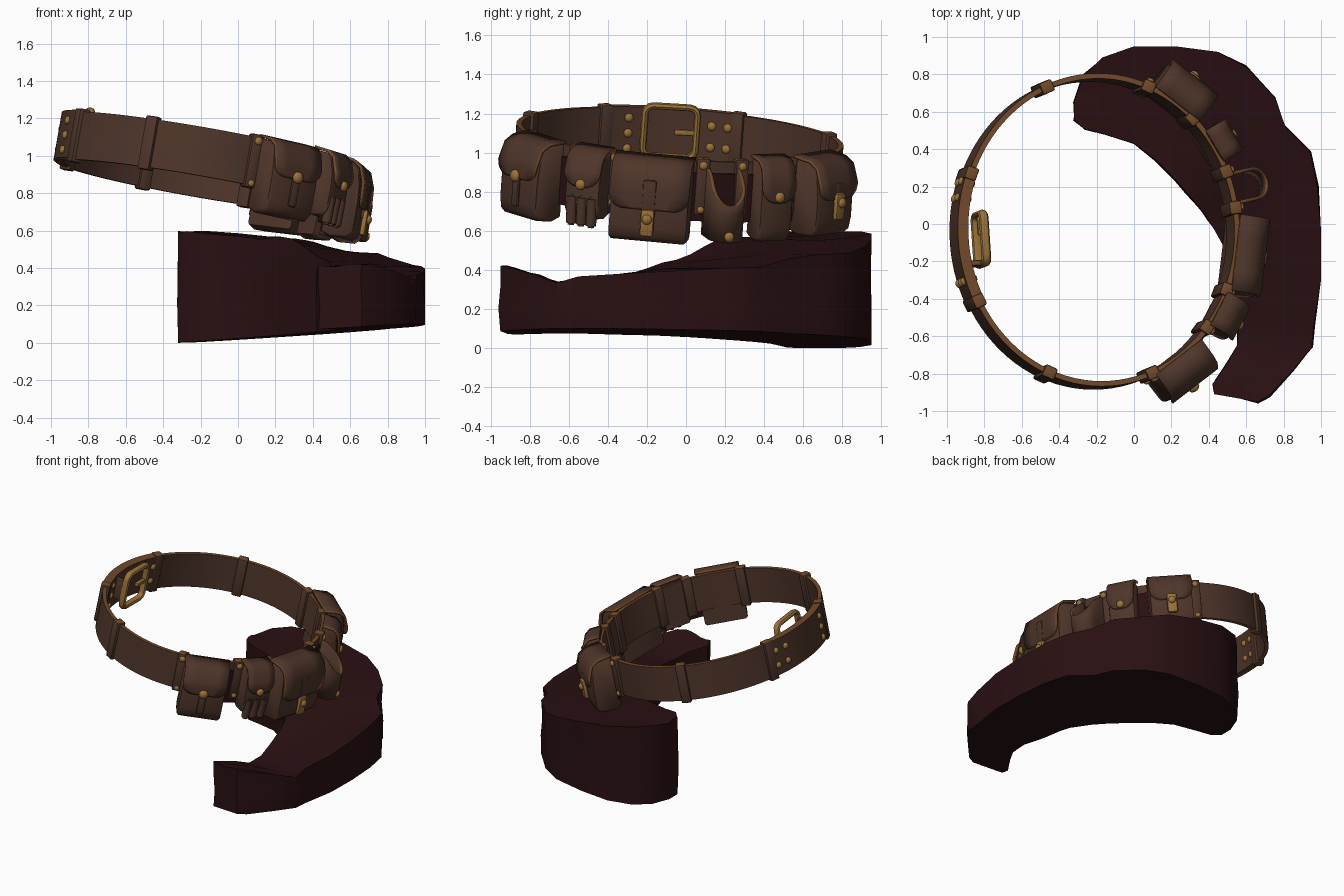
import bpy, bmesh, math, random
from mathutils import Matrix, Vector

if "Cube" in bpy.data.objects:
    bpy.data.objects.remove(bpy.data.objects["Cube"])
random.seed(4)

def material(name, rgb):
    m = bpy.data.materials.new(name)
    m.diffuse_color = (*rgb, 1)
    m.use_nodes = True
    m.node_tree.nodes["Principled BSDF"].inputs["Base Color"].default_value = m.diffuse_color
    return m

LEATHER = material("brown leather", (0.078, 0.036, 0.023))
EDGE = material("worn leather edge", (0.17, 0.07, 0.024))
BRASS = material("brass", (0.33, 0.17, 0.042))
ROCK = material("dark maroon", (0.022, 0.005, 0.006))

# The belt is a tilted ellipse; all belt parts are placed in its frame
CX, CY, A, B = -0.205, -0.04, 0.745, 0.825
BELT = (Matrix.Translation((CX, CY, 0.966)) @ Matrix.Rotation(math.atan(0.175), 4, 'Y')
        @ Matrix.Rotation(-math.atan(0.07), 4, 'X'))

def param(x, y):
    return math.atan2((y - CY) / B, (x - CX) / A)

def on_belt(t):
    p = Vector((A * math.cos(t), B * math.sin(t), 0))
    n = Vector((math.cos(t) / A, math.sin(t) / B, 0)).normalized()
    return p, n

def frame(x, y, off=0.0):
    # x axis outward, y axis along the belt, z axis up
    p, n = on_belt(param(x, y))
    p = p + n * off
    return BELT @ Matrix(((n.x, -n.y, 0, p.x), (n.y, n.x, 0, p.y), (0, 0, 1, 0), (0, 0, 0, 1)))

def finish(name, bm, mats, M=None, edge_rule=False, recalc=True, angle=40):
    if recalc:
        bmesh.ops.recalc_face_normals(bm, faces=bm.faces)
    for f in bm.faces:
        f.smooth = True
        if edge_rule and abs(f.normal.z) > 0.75:
            f.material_index = 1
    me = bpy.data.meshes.new(name)
    bm.to_mesh(me)
    bm.free()
    for m in mats:
        me.materials.append(m)
    me.set_sharp_from_angle(angle=math.radians(angle))
    o = bpy.data.objects.new(name, me)
    bpy.context.collection.objects.link(o)
    if M is not None:
        o.matrix_world = M
    return o

def loft(rows, closed_ring=False, closed_row=True, caps=True):
    bm = bmesh.new()
    R = [[bm.verts.new(p) for p in r] for r in rows]
    n, k = len(R), len(R[0])
    for i in range(n if closed_ring else n - 1):
        a, b = R[i], R[(i + 1) % n]
        for j in range(k if closed_row else k - 1):
            bm.faces.new((a[j], a[(j + 1) % k], b[(j + 1) % k], b[j]))
    if caps and closed_row and not closed_ring:
        bm.faces.new(R[0])
        bm.faces.new(R[-1])
    return bm

def band(name, t0, t1, r0, r1, z0, z1, mats, full=False, n=96):
    rows = []
    for i in range(n if full else n + 1):
        p, d = on_belt(t0 + (t1 - t0) * i / n)
        rows.append([p + d * r + Vector((0, 0, z)) for r, z in ((r0, z0), (r1, z0), (r1, z1), (r0, z1))])
    return finish(name, loft(rows, full), mats, BELT, len(mats) > 1)

def box(name, M, c, s, mats, bev=0.01):
    bm = bmesh.new()
    bmesh.ops.create_cube(bm, size=1, matrix=Matrix.Translation(c) @ Matrix.Diagonal((*s, 1)))
    bmesh.ops.bevel(bm, geom=bm.edges[:], offset=bev, segments=2, affect='EDGES', profile=0.5)
    return finish(name, bm, mats, M, len(mats) > 1)

def stud(name, M, c, r, flat=0.7):
    bm = bmesh.new()
    bmesh.ops.create_uvsphere(bm, u_segments=14, v_segments=8, radius=r,
                              matrix=Matrix.Translation(c) @ Matrix.Diagonal((flat, 1, 1, 1)))
    finish(name, bm, [BRASS], M)

def solid(o, th):
    m = o.modifiers.new("thickness", 'SOLIDIFY')
    m.thickness, m.offset, m.material_offset_rim = th, 0, 1

def pouch(name, x, y, w, d, z0, z1, drop):
    M = frame(x, y, 0.0)
    h = z1 - z0
    prof = [(-.01, z0 + .02), (.04, z0), (d * .8, z0 + .005), (d * .95, z0 + .03), (d, z0 + .08), (d, z0 + h * .5),
            (d * .95, z1 - .11), (d * .82, z1 - .04), (d * .6, z1 - .01), (.0, z1)]
    ys = [(-.5 * w, .0), (-.5 * w + .012, .012), (.5 * w - .012, .012), (.5 * w, .0)]
    cx, cz = d * .45, (z0 + z1) / 2
    rows = []
    for yy, grow in ys:   # rounded side edges by shrinking the end sections
        k = .93 if grow == 0 else 1
        rows.append([(cx + (px - cx) * k, yy, cz + (pz - cz) * k) for px, pz in prof])
    finish(name + "_body", loft(rows), [LEATHER], M, angle=50)
    # flap folded over the top with rounded lower corners
    zb, hw, e = z1 - h * drop, w / 2 + .006, .012
    flap = [(0, z1 + e, hw), (d * .6, z1, hw), (d * .84 + e * .5, z1 - .03, hw), (d * .97 + e, z1 - .105, hw),
            (d + e, zb + .07, hw), (d + e, zb + .035, hw - .01), (d + e, zb + .012, hw - .035), (d + e, zb, hw - .065)]
    o = finish(name + "_flap", loft([[(a, s * c, b) for s in (-1, -.5, 0, .5, 1)] for a, b, c in flap],
               closed_row=False), [LEATHER, EDGE], M)
    solid(o, .016)
    return M, d + e, zb

# Main strap, overlapped ends and dark backing behind the pouches
band("belt_strap", 0, 2 * math.pi, -.014, .014, -.13, .13, [LEATHER, EDGE], True)
band("strap_overlap", math.radians(158), math.radians(206), -.03, .027, -.122, .137, [LEATHER, EDGE], n=24)
band("pouch_backing", param(.1, -.78), param(.1, .72), .012, .026, -.18, .07, [ROCK], n=48)

# Keeper loops wrapped round the strap
LOOPS = [(-.47, .69), (.07, .73), (.3, .55), (.48, .27), (.54, .08), (.48, -.36), (.36, -.55),
         (.07, -.8), (-.47, -.76), (-.83, -.4), (-.87, .25)]
for i, (x, y) in enumerate(LOOPS):
    M = frame(x, y)
    box("keeper_loop_%d" % i, M, (0, 0, 0), (.066, .07, .29), [LEATHER, EDGE])
    if x > 0:
        stud("keeper_stud_%d" % i, M, (.035, 0, .11), .022)
        stud("keeper_low_stud_%d" % i, M, (.035, 0, -.12), .018)

# Rivets through the overlapped ends, inside and outside
for i, (y, z) in enumerate([(.13, .06), (.13, -.05), (.22, .06), (.22, -.05), (-.31, .08), (-.31, 0), (-.31, -.08)]):
    M = frame(-.92, y)
    for s in (-1, 1):
        stud("rivet_%d" % i, M, (s * .03, 0, z), .023)

# Buckle frame and prong
M = frame(-.95, -.09, -.115)
rows = []
for sy, sz, a0 in ((1, 1, 0), (-1, 1, 90), (-1, -1, 180), (1, -1, 270)):
    for k in range(4):
        a = math.radians(a0 + 30 * k)
        c = Vector((0, sy * .095 + .04 * math.cos(a), .03 + sz * .09 + .04 * math.sin(a)))
        d = Vector((0, math.cos(a), math.sin(a)))
        rows.append([c + d * (.018 * math.cos(q)) + Vector((.026 * math.sin(q), 0, 0))
                     for q in [math.pi * j / 4 for j in range(8)]])
finish("buckle_frame", loft(rows, True), [BRASS], M)
box("buckle_prong", M, (0, -.08, .03), (.03, .12, .03), [BRASS])
box("buckle_tab", M, (.06, .13, .03), (.12, .03, .16), [LEATHER, EDGE])

# Pouches around the belt
MA, fa, _ = pouch("front_pouch", .2, -.70, .30, .165, -.27, .13, .48)
box("front_pouch_tab", MA, (fa, 0, -.13), (.02, .05, .16), [LEATHER])
stud("front_pouch_button", MA, (fa + .012, 0, -.05), .032)

MB, fb, _ = pouch("small_pouch", .43, -.46, .19, .14, -.21, .14, .52)
stud("small_pouch_button", MB, (fb + .01, 0, -.03), .028)
for k in (-1, 0, 1):   # three ribbed tubes under the flap
    bm = bmesh.new()
    bmesh.ops.create_cone(bm, cap_ends=True, segments=14, radius1=.026, radius2=.03, depth=.16,
                          matrix=Matrix.Translation((.125, k * .058, -.17)))
    bmesh.ops.bevel(bm, geom=[e for e in bm.edges if abs(e.verts[0].co.z - e.verts[1].co.z) < .01],
                    offset=.01, segments=2, affect='EDGES')
    finish("tube_%d" % (k + 1), bm, [LEATHER], MB)

MC, fc, _ = pouch("large_pouch", .55, -.165, .40, .165, -.29, .13, .58)
box("large_pouch_strap", MC, (fc, 0, -.06), (.025, .07, .2), [LEATHER])
ME, fe, _ = pouch("tall_pouch", .41, .40, .18, .13, -.27, .15, .5)
stud("tall_pouch_button", ME, (fe + .01, 0, -.03), .028)
MF, ff, _ = pouch("back_pouch", .22, .63, .29, .175, -.25, .14, .5)
box("back_pouch_strap", MF, (ff, 0, -.02), (.02, .06, .1), [LEATHER])
for n, P, f, z in (("large", MC, fc, -.18), ("back", MF, ff, -.09)):
    box(n + "_pouch_clasp", P, (f + .012, 0, z), (.03, .07, .14), [BRASS], .013)
    stud(n + "_pouch_clasp_knob", P, (f + .03, 0, z + .02), .026)

# Open tool hoop: a U-shaped band, lower toward its tip
M = frame(.53, .185)
rows = []
for i in range(21):
    u = -1 + i / 10
    if abs(u) > .5:
        x, y = .15 * (1 - abs(u)) * 2, math.copysign(.08, u)
    else:
        x, y = .15 + .08 * math.cos(u * math.pi), .08 * math.sin(u * math.pi)
    rows.append([(x, y, -.25), (x, y, -.1), (x, y, .10 - .16 * (x / .23) ** 2)])
o = finish("tool_hoop", loft(rows, closed_row=False), [LEATHER, EDGE], M)
solid(o, .018)
stud("tool_hoop_stud", M, (.235, 0, -.22), .026)

# Crescent rock: inner x, y, outer x, y, inner and outer top height
S = [(-.32, .56, -.32, .66, .59, .59), (-.27, .51, -.27, .79, .59, .59), (-.16, .48, -.17, .89, .58, .59),
     (0, .43, 0, .95, .57, .58), (.12, .34, .22, .95, .56, .56), (.22, .24, .45, .92, .56, .53),
     (.28, .17, .6, .84, .55, .49), (.34, .1, .75, .68, .53, .47), (.40, .02, .81, .52, .48, .45),
     (.44, -.05, .94, .39, .46, .42), (.48, -.12, .98, .2, .43, .41), (.50, -.2, 1, -.05, .40, .40),
     (.52, -.35, 1, -.3, .37, .38), (.56, -.52, .96, -.55, .34, .36), (.55, -.65, .95, -.66, .33, .34),
     (.50, -.74, .85, -.78, .37, .37), (.42, -.86, .72, -.92, .40, .42), (.43, -.91, .66, -.95, .41, .42)]

def floor_z(x, y):
    return max(0, .065 * (x + .32) - .015 * (y - .6))

rows = []
for ix, iy, ox, oy, zi, zo in S:
    j = lambda s: random.uniform(-s, s)
    row = []
    for k in range(6):      # underside, outer wall, top, inner wall
        u = k / 5
        x, y = ix + (ox - ix) * u, iy + (oy - iy) * u
        row.append((x, y, floor_z(x, y)))
    for v in (.35, .7):
        zb = floor_z(ox, oy)
        row.append((min(1, ox + j(.01)), min(.95, oy + j(.01)), zb + (zo - zb) * v))
    for k in range(6):
        u = 1 - k / 5
        row.append((ix + (ox - ix) * u, iy + (oy - iy) * u, zi + (zo - zi) * u + j(.009)))
    for v in (.7, .35):
        zb = floor_z(ix, iy)
        row.append((ix + j(.008), iy + j(.008), zb + (zi - zb) * v))
    rows.append(row)
finish("crescent_rock", loft(rows), [ROCK], angle=35)
